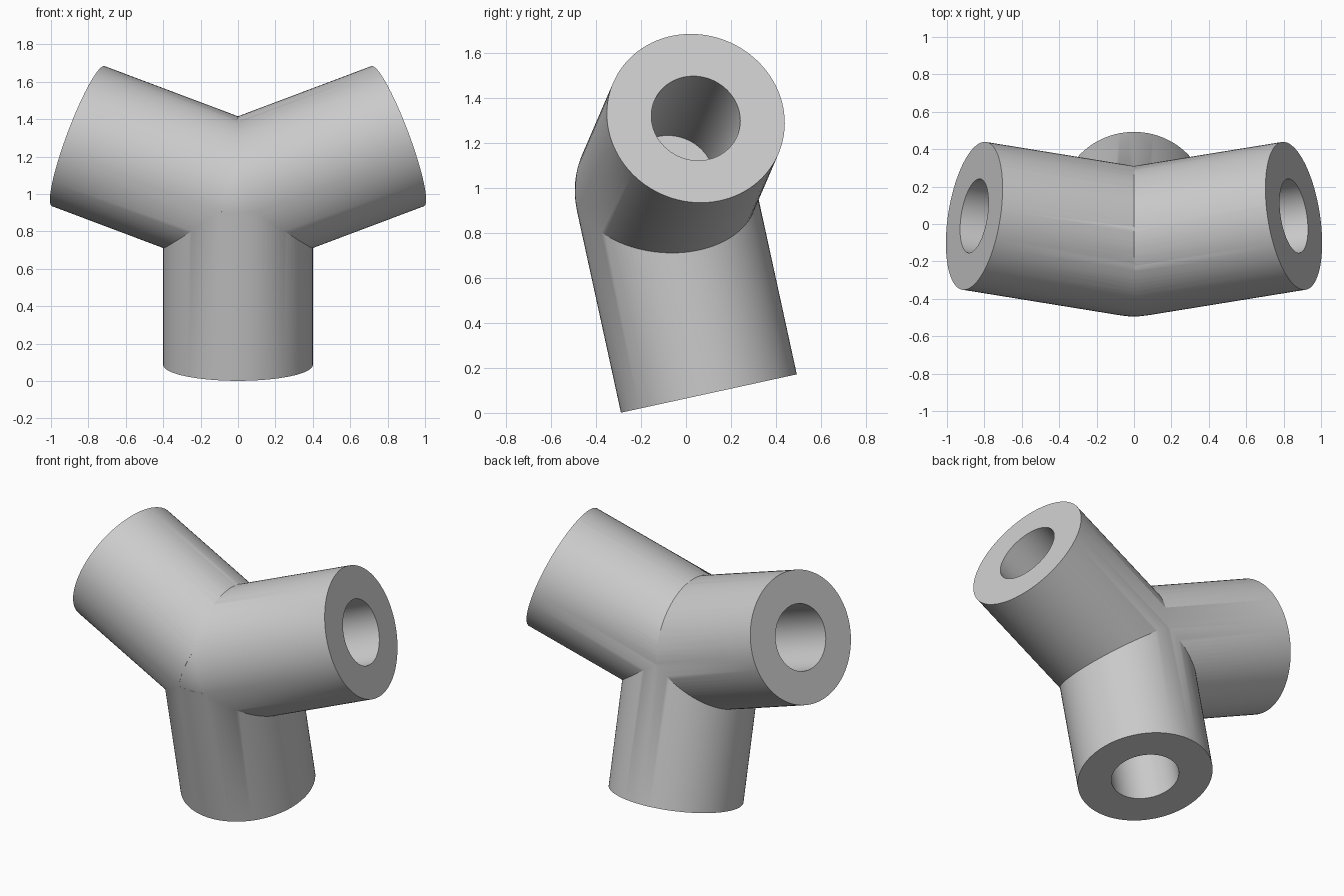
import bpy
from math import radians
from mathutils import Vector

cube = bpy.data.objects.get("Cube")
if cube:
    bpy.data.objects.remove(cube, do_unlink=True)

HUB = Vector((0, -0.095, 0.988))
RADIUS, BORE, LENGTH, FLOOR = 0.4, 0.2, 0.923, 0.165
ARMS = {
    "lower_arm": Vector((0, 0.213, -0.977)),
    "left_arm": Vector((0.925, 0.15, 0.348)),
    "right_arm": Vector((-0.925, 0.15, 0.348)),
}

grey = bpy.data.materials.new("light grey")
grey.use_nodes = True
colour = (0.6, 0.6, 0.6, 1)
grey.diffuse_color = colour
grey.node_tree.nodes["Principled BSDF"].inputs["Base Color"].default_value = colour


def rod(name, direction, radius, start, end):
    """Cylinder along a direction from the hub."""
    d = direction.normalized()
    bpy.ops.mesh.primitive_cylinder_add(
        vertices=96, radius=radius, depth=end - start,
        location=HUB + d * (start + end) / 2,
        rotation=d.to_track_quat('Z', 'Y').to_euler())
    obj = bpy.context.object
    obj.name = name
    obj.data.materials.append(grey)
    return obj


def combine(target, other, operation):
    """Apply a boolean and remove the used part."""
    mod = target.modifiers.new("join", 'BOOLEAN')
    mod.operation = operation
    mod.solver = 'EXACT'
    mod.object = other
    bpy.context.view_layer.objects.active = target
    bpy.ops.object.modifier_apply(modifier=mod.name)
    bpy.data.objects.remove(other, do_unlink=True)


# Rounded hub that closes the outer side of the joint
bpy.ops.mesh.primitive_uv_sphere_add(segments=96, ring_count=48, radius=RADIUS - 0.0005,
                                     location=HUB, rotation=(0.13, 0.07, 0.05))
hub = bpy.context.object
hub.name = "pipe_joint"
hub.data.materials.append(grey)

# Three solid arms
for name, direction in ARMS.items():
    combine(hub, rod(name, direction, RADIUS, 0, LENGTH), 'UNION')

# Blind sockets in the arm ends
for name, direction in ARMS.items():
    cutter = rod(name + "_socket", direction, BORE, FLOOR, LENGTH + 0.1)
    cutter.hide_render = True
    combine(hub, cutter, 'DIFFERENCE')

# Smooth walls with sharp rims
bpy.ops.object.select_all(action='DESELECT')
hub.select_set(True)
bpy.context.view_layer.objects.active = hub
bpy.ops.object.shade_smooth_by_angle(angle=radians(30))
